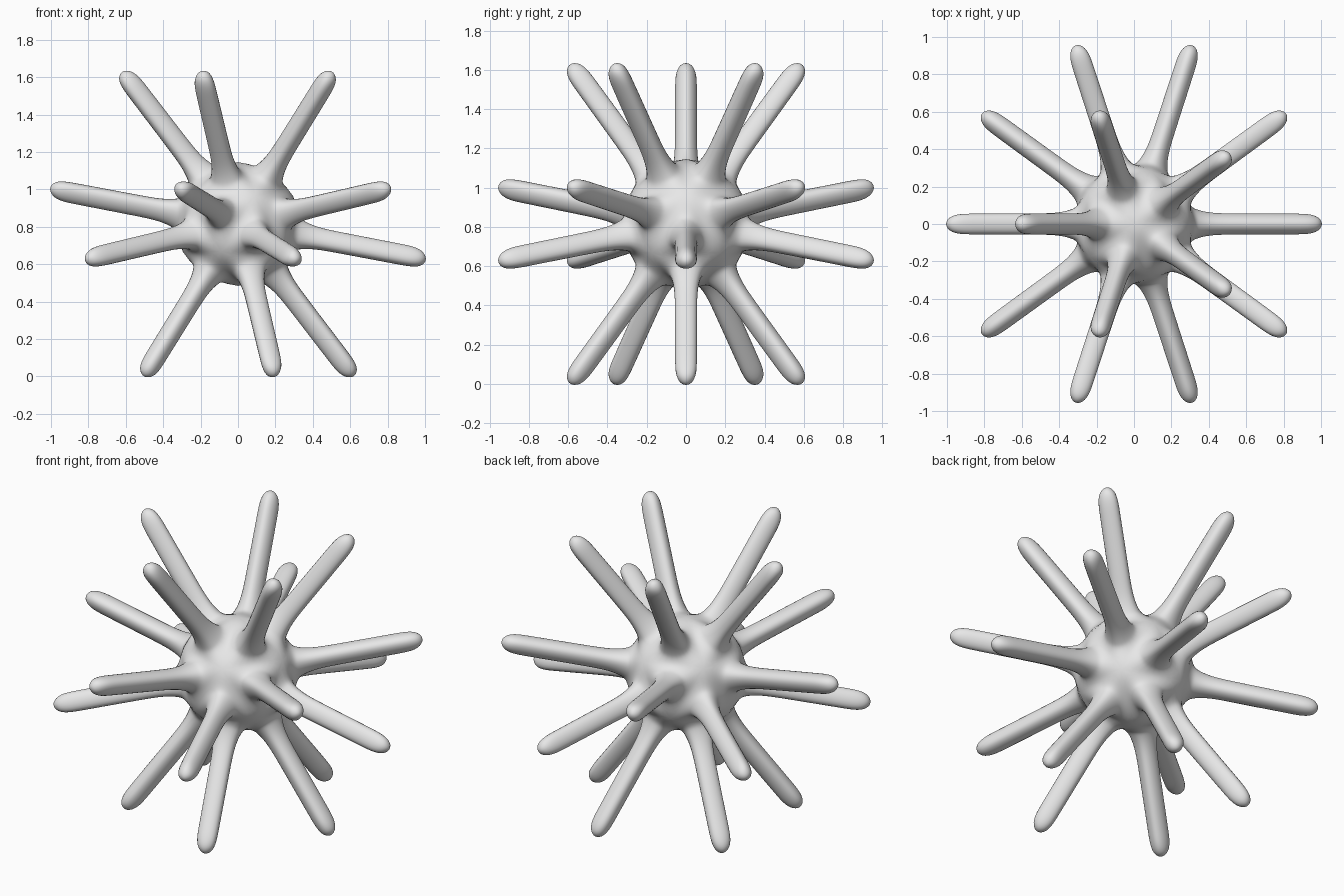
import bpy
import bmesh

cube = bpy.data.objects.get("Cube")
if cube:
    bpy.data.objects.remove(cube, do_unlink=True)

BODY_RADIUS = 0.368
CENTRE_HEIGHT = 0.815
# Spike rings from flared root to tip: (distance from centre, ring radius)
RINGS = [(0.335, 0.165), (0.42, 0.123), (0.55, 0.12),
         (0.71, 0.119), (0.88, 0.118), (1.036, 0.115)]

# One flat grey
grey = bpy.data.materials.new("plain_grey")
grey.use_nodes = True
colour = (0.8, 0.8, 0.8, 1.0)
grey.diffuse_color = colour
grey.node_tree.nodes["Principled BSDF"].inputs["Base Color"].default_value = colour

# Twenty-sided core
bm = bmesh.new()
bmesh.ops.create_icosphere(bm, subdivisions=1, radius=BODY_RADIUS)
tips = list(bm.faces)

# Grow a spike from every face, ring by ring
for distance, radius in RINGS:
    tips = bmesh.ops.extrude_discrete_faces(bm, faces=tips)["faces"]
    for face in tips:
        centre = face.calc_center_median()
        axis = centre.normalized()
        for vert in face.verts:
            vert.co = axis * distance + (vert.co - centre).normalized() * radius

bmesh.ops.recalc_face_normals(bm, faces=bm.faces)
for face in bm.faces:
    face.smooth = True

mesh = bpy.data.meshes.new("spiky_ball")
bm.to_mesh(mesh)
bm.free()
mesh.materials.append(grey)
ball = bpy.data.objects.new("spiky_ball", mesh)
ball.location.z = CENTRE_HEIGHT
bpy.context.collection.objects.link(ball)

# Round everything into one soft skin
soft = ball.modifiers.new("soft_skin", "SUBSURF")
soft.levels = soft.render_levels = 3
